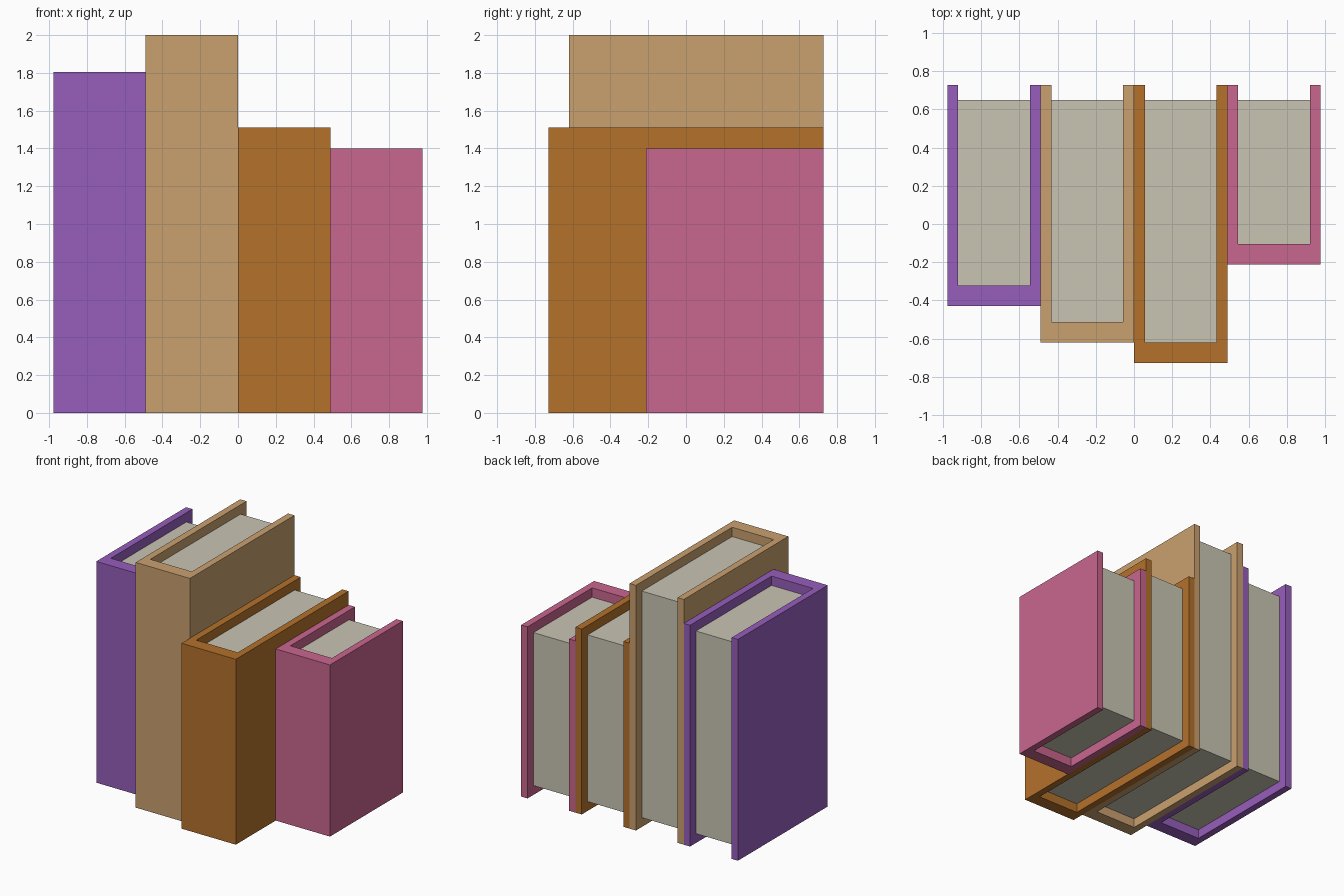
import bpy, bmesh

if "Cube" in bpy.data.objects:
    bpy.data.objects.remove(bpy.data.objects["Cube"])

def material(name, rgb):
    # sRGB 0-255 to linear
    lin = [((c / 255 + 0.055) / 1.055) ** 2.4 for c in rgb]
    m = bpy.data.materials.new(name)
    m.diffuse_color = (*lin, 1)
    m.use_nodes = True
    m.node_tree.nodes["Principled BSDF"].inputs["Base Color"].default_value = m.diffuse_color
    return m

def prism(name, outline, z0, z1, mat):
    """Extrude a closed xy outline from z0 to z1."""
    bm = bmesh.new()
    face = bm.faces.new([bm.verts.new((x, y, z0)) for x, y in outline])
    ext = bmesh.ops.extrude_face_region(bm, geom=[face], use_keep_orig=True)
    top = [v for v in ext["geom"] if isinstance(v, bmesh.types.BMVert)]
    bmesh.ops.translate(bm, verts=top, vec=(0, 0, z1 - z0))
    bmesh.ops.recalc_face_normals(bm, faces=bm.faces)
    me = bpy.data.meshes.new(name)
    bm.to_mesh(me)
    bm.free()
    me.materials.append(mat)
    ob = bpy.data.objects.new(name, me)
    bpy.context.collection.objects.link(ob)
    return ob

paper = material("paper", (201, 197, 180))
WIDTH, BOARD, SPINE, INSET, BACK = 0.489, 0.057, 0.107, 0.076, 0.727

# colour name, colour, spine front y, height
books = [
    ("purple", (151, 94, 188), -0.430, 1.805),
    ("tan", (202, 161, 112), -0.620, 2.0),
    ("brown", (180, 113, 43), -0.727, 1.512),
    ("pink", (201, 102, 141), -0.212, 1.40),
]

for i, (colour, rgb, front, height) in enumerate(books):
    x0 = (i - 2) * WIDTH
    x1 = x0 + WIDTH
    a, b, s = x0 + BOARD, x1 - BOARD, front + SPINE
    # U-shaped cover: two boards and the spine
    prism(colour + "_cover",
          [(x0, BACK), (x0, front), (x1, front), (x1, BACK),
           (b, BACK), (b, s), (a, s), (a, BACK)],
          0, height, material(colour + " cover", rgb))
    # page block, recessed at top, bottom and back
    prism(colour + "_pages",
          [(a, s), (b, s), (b, BACK - INSET), (a, BACK - INSET)],
          INSET, height - INSET, paper)
